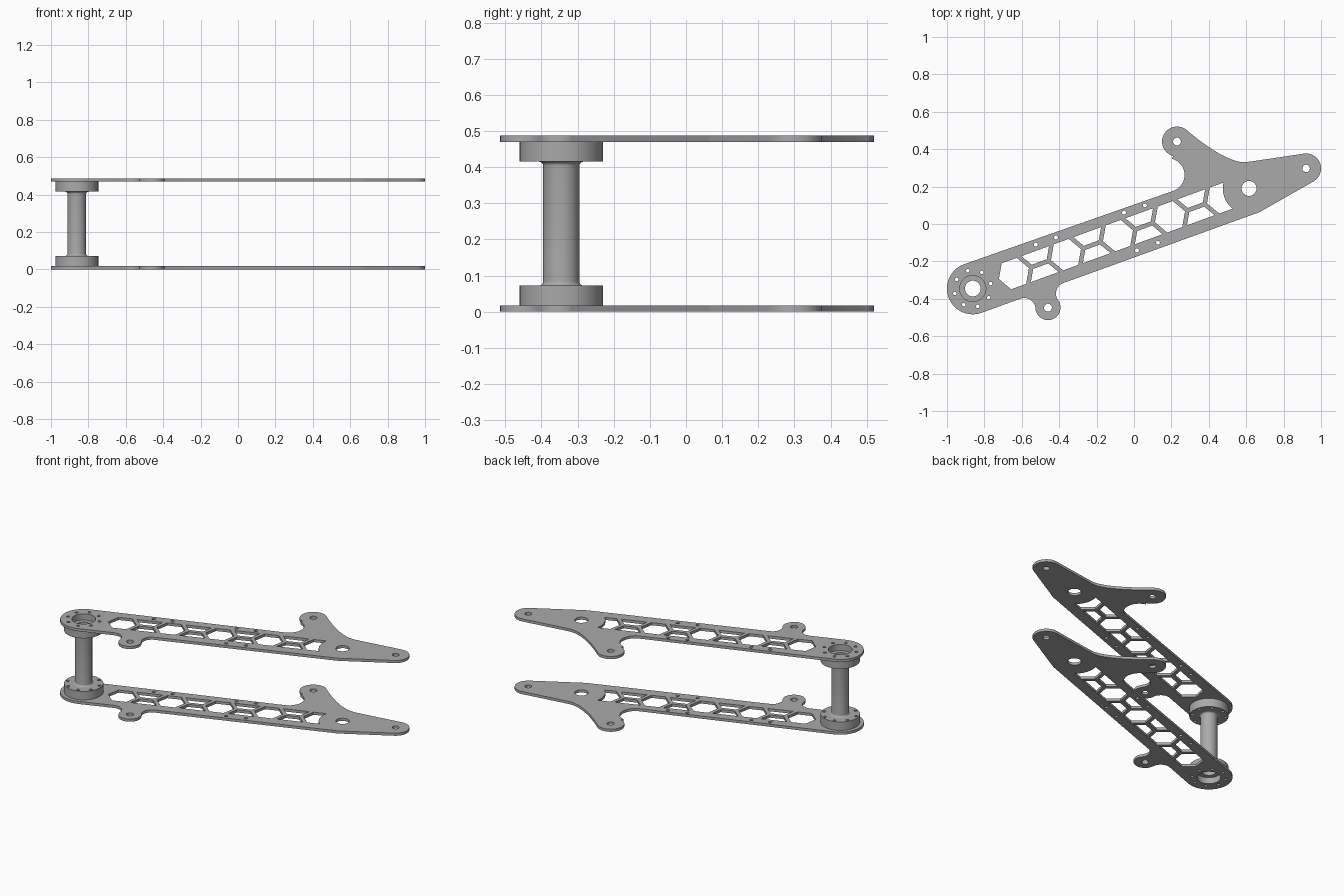
import bpy, bmesh
from math import radians, cos, sin, sqrt
from mathutils import Vector, Matrix

cube = bpy.data.objects.get("Cube")
if cube:
    bpy.data.objects.remove(cube, do_unlink=True)

metal = bpy.data.materials.new("grey_metal")
metal.use_nodes = True
grey = (0.4, 0.4, 0.4, 1)
metal.diffuse_color = grey
metal.node_tree.nodes["Principled BSDF"].inputs["Base Color"].default_value = grey

HUB = Vector((-0.862, -0.345))
TILT = radians(20)
THICK = 0.017
HEIGHT = 0.487
FLANGE = 0.055


def arc(c, r, a0, a1, n=24):
    return [Vector((c[0] + r * cos(radians(a0 + (a1 - a0) * i / n)),
                    c[1] + r * sin(radians(a0 + (a1 - a0) * i / n)))) for i in range(n + 1)]


def circle(c, r, n=32):
    return arc(c, r, 0, 360, n)[:-1]


def tilted(points, origin):
    rot = Matrix.Rotation(TILT, 2)
    return [Vector(origin) + rot @ Vector(p) for p in points]


def finish(obj):
    obj.data.materials.clear()
    obj.data.materials.append(metal)
    bm = bmesh.new()
    bm.from_mesh(obj.data)
    bmesh.ops.remove_doubles(bm, verts=bm.verts, dist=0.0001)
    bmesh.ops.recalc_face_normals(bm, faces=bm.faces)
    bm.to_mesh(obj.data)
    bm.free()
    bpy.ops.object.select_all(action='DESELECT')
    obj.select_set(True)
    bpy.context.view_layer.objects.active = obj
    bpy.ops.object.shade_smooth_by_angle(angle=radians(30))


def sheet(name, loops, z0, z1):
    """Extruded flat profile; every loop after the first is a hole."""
    curve = bpy.data.curves.new(name, 'CURVE')
    curve.dimensions = '2D'
    curve.fill_mode = 'BOTH'
    curve.extrude = (z1 - z0) / 2
    for loop in loops:
        spline = curve.splines.new('POLY')
        spline.points.add(len(loop) - 1)
        for point, p in zip(spline.points, loop):
            point.co = (p[0], p[1], 0, 1)
        spline.use_cyclic_u = True
    obj = bpy.data.objects.new(name, curve)
    bpy.context.collection.objects.link(obj)
    bpy.ops.object.select_all(action='DESELECT')
    obj.select_set(True)
    bpy.context.view_layer.objects.active = obj
    bpy.ops.object.convert(target='MESH')
    obj = bpy.context.view_layer.objects.active
    obj.data.transform(Matrix.Translation((0, 0, (z0 + z1) / 2)))
    finish(obj)


def lathe(name, profile, n=48):
    """Closed ring profile of (radius, z) spun around the hub axis."""
    bm = bmesh.new()
    rings = [[bm.verts.new((p.x, p.y, z)) for p in circle(HUB, r, n)] for r, z in profile]
    for a, b in zip(rings, rings[1:] + rings[:1]):
        for i in range(n):
            j = (i + 1) % n
            bm.faces.new((a[i], a[j], b[j], b[i]))
    mesh = bpy.data.meshes.new(name)
    bm.to_mesh(mesh)
    bm.free()
    obj = bpy.data.objects.new(name, mesh)
    bpy.context.collection.objects.link(obj)
    finish(obj)


# Plate outline: hub end, lower lug, pointed tip, upper lug
LOWER_LUG, UPPER_LUG, TIP, PIVOT = (-0.46, -0.447), (0.23, 0.441), (0.92, 0.297), (0.615, 0.19)
hub_r, lug_r, fillet = 0.138, 0.067, 0.06
lug = Matrix.Rotation(-TILT, 2) @ (Vector(LOWER_LUG) - HUB)
drop = -hub_r - fillet
reach = sqrt((fillet + lug_r) ** 2 - (lug.y - drop) ** 2)
swing = Vector((reach, lug.y - drop)).angle_signed(Vector((1, 0)))
swing = swing * 180 / 3.14159265

lower_edge = (arc((lug.x - reach, drop), fillet, 90, swing, 12)
              + arc(lug, lug_r, 180 + swing, 360 - swing)
              + arc((lug.x + reach, drop), fillet, 180 - swing, 90, 12))

start, control, end = Vector((0.281, 0.502)), Vector((0.507, 0.314)), Vector((0.61, 0.332))
sweep = [end * (1 - t) ** 2 + control * 2 * t * (1 - t) + start * t * t
         for t in [i / 20 for i in range(21)]]

outline = (arc(HUB, hub_r, 110, 290, 40)
           + tilted(lower_edge, HUB)
           + arc((0.64, 0.132), 0.075, -70, -60, 3)
           + arc(TIP, 0.08, -60, 99)
           + sweep
           + arc(UPPER_LUG, 0.08, 52, 255)
           + arc((0.18, 0.262), 0.09, 75, -70))

# Honeycomb windows: whole cells alternate with split pairs
first, pitch, half = Vector((-0.642, -0.265)), 0.296, 0.074
side = half * 2 / sqrt(3)
hexagon = [(side * cos(radians(a)), side * sin(radians(a))) for a in range(0, 360, 60)]
inner = 0.0117
wide = side - inner / sqrt(3)
windows = []
for i in range(4):
    windows.append(tilted([(x + i * pitch, y) for x, y in hexagon], first))
    mid = (i + 0.5) * pitch
    for s in (1, -1):
        windows.append(tilted([(mid - side / 2, s * inner), (mid + side / 2, s * inner),
                               (mid + wide, s * half), (mid - wide, s * half)], first))

# Last cell is cut by a round wall around the pivot hole
pivot = Matrix.Rotation(-TILT, 2) @ (Vector(PIVOT) - first)
wall = 0.14
cut = []
for i in range(13):
    v = -half + 2 * half * i / 12
    cut.append((pivot.x - sqrt(wall ** 2 - (v - pivot.y) ** 2), v))
last = 4 * pitch
windows.append(tilted(cut + [(last - side / 2, half), (last - side, 0), (last - side / 2, -half)], first))

# Round holes
bolts = [p for p in arc(HUB, 0.099, 15.5, 330.5, 7)]
bolt_holes = [circle(p, 0.0095, 16) for p in bolts]
holes = [circle(HUB, 0.07, 48), circle(PIVOT, 0.04), circle(UPPER_LUG, 0.021),
         circle(TIP, 0.02), circle(LOWER_LUG, 0.021)]
for p in [(-0.525, -0.11), (-0.417, -0.072), (-0.053, 0.061),
          (0.058, 0.1), (0.016, -0.142), (0.128, -0.1)]:
    holes.append(circle(p, 0.0107, 16))

plate = [outline] + windows + holes + bolt_holes
sheet("lower_plate", plate, 0, THICK)
sheet("upper_plate", plate, HEIGHT - THICK, HEIGHT)

# Spacer flanges, drilled to match the plates
flange = [circle(HUB, 0.115, 64), circle(HUB, 0.07, 48)] + bolt_holes
sheet("lower_flange", flange, THICK, THICK + FLANGE)
sheet("upper_flange", flange, HEIGHT - THICK - FLANGE, HEIGHT - THICK)

# Hollow spacer tube with counterbored ends and small fillets
top = THICK + FLANGE
outer = [(0.042, 0.04), (0.07, 0.04), (0.07, top)]
outer += [(0.062 - 0.012 * sin(radians(a)), top + 0.012 * (1 - cos(radians(a))))
          for a in range(0, 91, 15)]
lathe("spacer_tube", outer + [(r, HEIGHT - z) for r, z in reversed(outer)])
